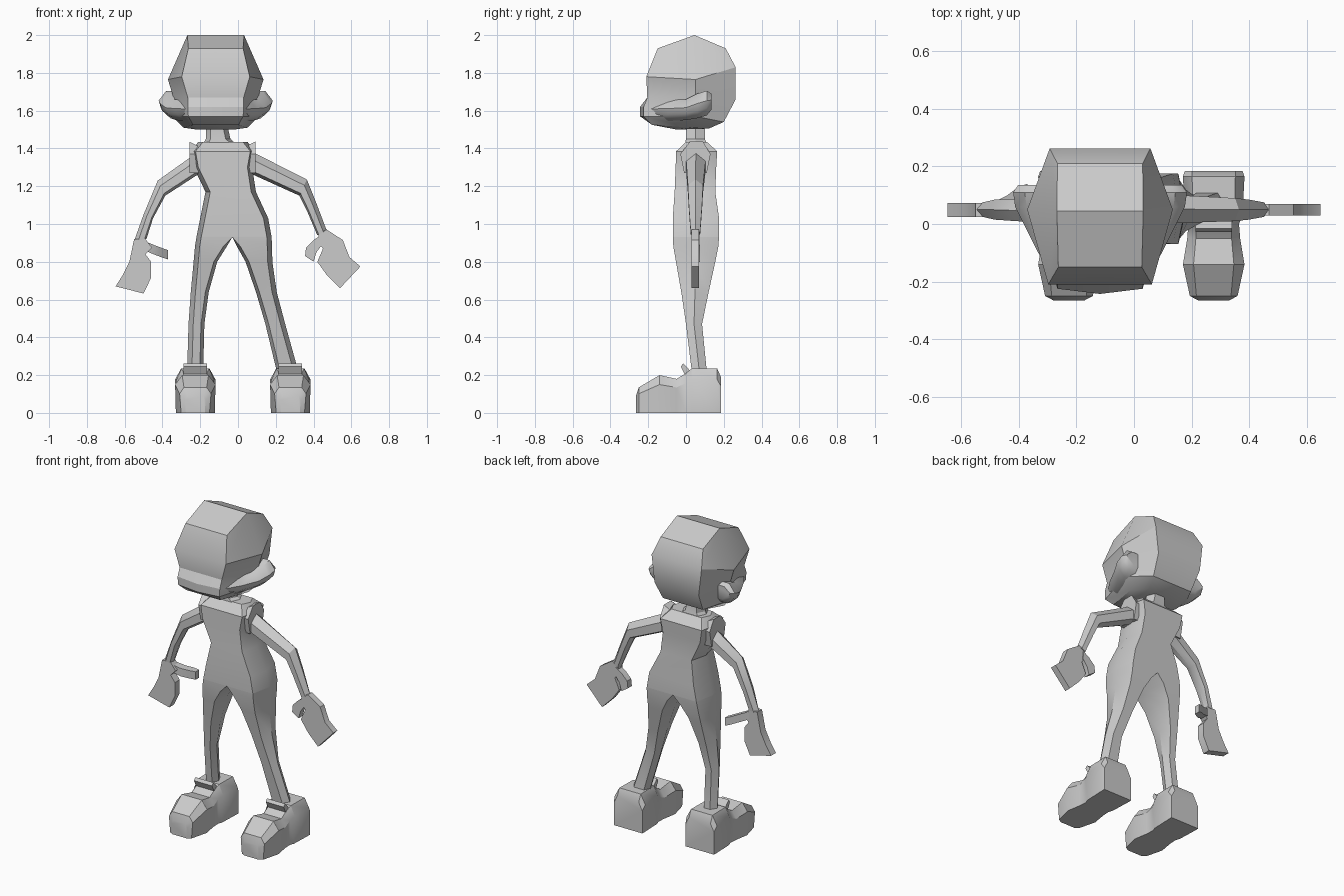
import bpy, bmesh, math

grey = bpy.data.materials.new("plain grey")
grey.diffuse_color = (0.6, 0.6, 0.6, 1)
CX = -0.118  # centre line of the head


def make(name, verts, faces, angle=30):
    me = bpy.data.meshes.new(name)
    bm = bmesh.new()
    vs = [bm.verts.new(v) for v in verts]
    for f in faces:
        bm.faces.new([vs[i] for i in f])
    bmesh.ops.recalc_face_normals(bm, faces=bm.faces)
    bm.to_mesh(me)
    bm.free()
    me.materials.append(grey)
    ob = bpy.data.objects.new(name, me)
    bpy.context.collection.objects.link(ob)
    bpy.ops.object.select_all(action='DESELECT')
    ob.select_set(True)
    bpy.context.view_layer.objects.active = ob
    bpy.ops.object.shade_smooth_by_angle(angle=math.radians(angle))
    return ob


def loft(name, rings, start=True, end=True, angle=30):
    n = len(rings[0])
    verts = [p for r in rings for p in r]
    faces = [(k * n + i, k * n + (i + 1) % n, (k + 1) * n + (i + 1) % n, (k + 1) * n + i)
             for k in range(len(rings) - 1) for i in range(n)]
    if start:
        faces.append(tuple(range(n)))
    if end:
        faces.append(tuple(range(len(verts) - n, len(verts))))
    return make(name, verts, faces, angle)


def level(z, x0, x1, y0, y1, i0=0.025, i1=0.025):
    """Six-sided horizontal section with chamfered sides."""
    m = (y0 + y1) / 2
    return [(x0, m, z), (x0 + i0, y0, z), (x1 - i1, y0, z),
            (x1, m, z), (x1 - i1, y1, z), (x0 + i0, y1, z)]


def plate(name, outline, y0, y1):
    return loft(name, [[(x, y0, z) for x, z in outline],
                       [(x, y1, z) for x, z in outline]])


# Torso with sloping shoulders, and neck
loft("torso", [level(*r) for r in [
    (0.93, -0.22, 0.178, -0.07, 0.175),
    (1.03, -0.20, 0.16, -0.07, 0.175),
    (1.17, -0.172, 0.095, -0.06, 0.155),
    (1.30, -0.235, 0.075, -0.055, 0.16),
    (1.385, -0.25, 0.09, -0.052, 0.165),
    (1.435, -0.21, 0.05, 0.0, 0.11)]], start=False)
loft("neck", [level(*r) for r in [
    (1.40, -0.20, 0.02, -0.01, 0.12),
    (1.45, -0.17, -0.04, 0.0, 0.1),
    (1.54, -0.17, -0.06, 0.0, 0.1)]])

# Shoulder caps
for s, x in ((-1, -0.225), (1, 0.06)):
    loft("shoulder", [[(x + s * a, y, z) for y, z in
                       ((-0.01, 1.27), (-0.03, 1.37), (0.02, 1.42 + a * .5),
                        (0.09, 1.42 + a * .5), (0.13, 1.37), (0.11, 1.27))]
                      for a in (-0.03, 0.032)])

# Legs, the right one stepping outwards
left = [(0.93, -0.22, -0.03), (0.88, -0.228, -0.06), (0.80, -0.235, -0.11),
        (0.64, -0.25, -0.155), (0.47, -0.262, -0.178), (0.20, -0.27, -0.185)]
right = [(0.93, -0.03, 0.178), (0.88, -0.005, 0.18), (0.80, 0.04, 0.182),
         (0.64, 0.095, 0.205), (0.47, 0.145, 0.25), (0.20, 0.21, 0.325)]
depth = [(-0.07, 0.175), (-0.067, 0.171), (-0.053, 0.155),
         (-0.025, 0.12), (0.0, 0.085), (0.033, 0.112)]
for name, rows, s in (("left_leg", left, 0), ("right_leg", right, 1)):
    rings = []
    for k, ((z, a, b), (y0, y1)) in enumerate(zip(rows, depth)):
        inner = 0 if k < 1 else 0.018
        rings.append(level(z, a, b, y0, y1, *((inner, .025) if s else (.025, inner))))
    loft(name, rings, start=False)

# Shoes: sections along y = (y, bottom, middle and top half width, height)
shoe = [(-0.265, 0.05, 0.055, 0.045, 0.09), (-0.25, 0.075, 0.083, 0.06, 0.135),
        (-0.14, 0.103, 0.107, 0.07, 0.2), (-0.05, 0.088, 0.092, 0.062, 0.18),
        (0.0, 0.085, 0.088, 0.062, 0.21), (0.03, 0.095, 0.1, 0.072, 0.235),
        (0.165, 0.1, 0.107, 0.075, 0.235), (0.185, 0.1, 0.1, 0.075, 0.19)]
for side, c in (("left", -0.226), ("right", 0.277)):
    loft(side + "_shoe", [[(c - b, y, 0), (c - m, y, h * .75), (c - t, y, h),
                           (c + t, y, h), (c + m, y, h * .75), (c + b, y, 0)]
                          for y, b, m, t, h in shoe])
    # Raised tongue
    loft(side + "_shoe_tongue", [[(c + dx, y, z) for y, z in
                                  ((-0.028, 0.245), (-0.015, 0.262), (0.025, 0.22), (0.0, 0.19))]
                                 for dx in (-0.063, 0.063)])

# Arms: stations = (upper x, z, lower x, z, y front, y back)
arms = {"left_arm": [(-0.20, 1.39, -0.20, 1.27, 0.0, 0.105),
                     (-0.425, 1.23, -0.385, 1.15, 0.01, 0.085),
                     (-0.50, 1.05, -0.45, 1.03, 0.015, 0.085),
                     (-0.55, 0.91, -0.485, 0.92, 0.025, 0.075)],
        "right_arm": [(0.06, 1.39, 0.06, 1.27, 0.0, 0.105),
                      (0.365, 1.235, 0.325, 1.15, 0.01, 0.09),
                      (0.415, 1.11, 0.365, 1.07, 0.015, 0.085),
                      (0.47, 0.965, 0.42, 0.94, 0.025, 0.075)]}
for name, rows in arms.items():
    rings = []
    for xa, za, xb, zb, y0, y1 in rows:
        def p(t, y):
            return (xa + (xb - xa) * t, y, za + (zb - za) * t)
        m = (y0 + y1) / 2
        rings.append([p(0, m), p(.35, y0), p(.85, y0), p(1, m), p(.85, y1), p(.35, y1)])
    loft(name, rings)

# Mitten hands with a thumb
plate("left_hand", [(-0.55, 0.92), (-0.575, 0.80), (-0.61, 0.73), (-0.648, 0.67),
                    (-0.50, 0.632), (-0.46, 0.715), (-0.46, 0.80), (-0.49, 0.84),
                    (-0.455, 0.875), (-0.49, 0.92)], 0.025, 0.073)
plate("right_hand", [(0.425, 0.955), (0.47, 0.97), (0.555, 0.915), (0.59, 0.825),
                     (0.648, 0.775), (0.54, 0.66), (0.47, 0.73), (0.42, 0.80),
                     (0.45, 0.87), (0.425, 0.90)], 0.03, 0.07)
loft("left_thumb", [[(x, y, z + h) for h, y in ((-.028, y0), (.022, y0), (.022, y1), (-.028, y1))]
                    for x, z, y0, y1 in ((-0.50, 0.89, 0.03, 0.07), (-0.44, 0.865, 0.05, 0.1),
                                         (-0.40, 0.85, 0.08, 0.13), (-0.37, 0.84, 0.105, 0.14))])
plate("right_thumb", [(0.44, 0.94), (0.40, 0.915), (0.36, 0.875), (0.355, 0.83),
                      (0.40, 0.80), (0.415, 0.85), (0.445, 0.89)], 0.035, 0.075)

# Head: central strip around the skull (y, z, half width), with faceted sides
strip = [(0.045, 2.0, 0.15), (-0.15, 1.93, 0.145), (-0.21, 1.78, 0.18),
         (-0.205, 1.67, 0.148), (-0.225, 1.62, 0.148), (-0.225, 1.57, 0.145),
         (-0.18, 1.525, 0.12), (-0.05, 1.5, 0.1), (0.12, 1.505, 0.1),
         (0.2, 1.54, 0.14), (0.263, 1.66, 0.155), (0.263, 1.83, 0.175), (0.21, 1.93, 0.148)]
side = [(0.05, 1.765, 0.253), (0.05, 1.69, 0.23), (0.05, 1.57, 0.23), (0.03, 1.51, 0.17)]
n = len(strip)
verts = [(CX, y - (0.018 if i in (4, 5) else 0), z) for i, (y, z, w) in enumerate(strip)]
faces = []
panels = [(0, 1, 2, 13), (0, 13, 11, 12), (2, 3, 14, 13), (13, 14, 10, 11),
          (3, 4, 14), (4, 5, 15, 14), (10, 14, 15, 9), (5, 6, 16, 15), (15, 16, 9),
          (6, 7, 16), (7, 8, 16), (8, 9, 16)]
for s in (-1, 1):
    base = len(verts)
    verts += [(CX + s * w, y, z) for y, z, w in strip + side]
    faces += [(i, (i + 1) % n, base + (i + 1) % n, base + i) for i in range(n)]
    faces += [tuple(base + i for i in f) for f in panels]
make("head", verts, faces)

# Cheeks sweeping back into the ears: (y, outer x, bottom, top)
cheek = [(-0.215, 0.14, 1.555, 1.645), (-0.1, 0.215, 1.545, 1.655), (0.0, 0.265, 1.55, 1.66),
         (0.06, 0.295, 1.56, 1.69), (0.11, 0.302, 1.575, 1.705), (0.135, 0.285, 1.605, 1.69)]
for s, name in ((-1, "left_ear"), (1, "right_ear")):
    loft(name, [[(CX + s * a, y, z) for a, z in
                 ((0.09, b), (o - 0.055, b), (o - 0.012, b * .7 + t * .3),
                  (o, b * .4 + t * .6), (o - 0.04, t), (0.09, t))]
                for y, o, b, t in cheek], angle=45)
